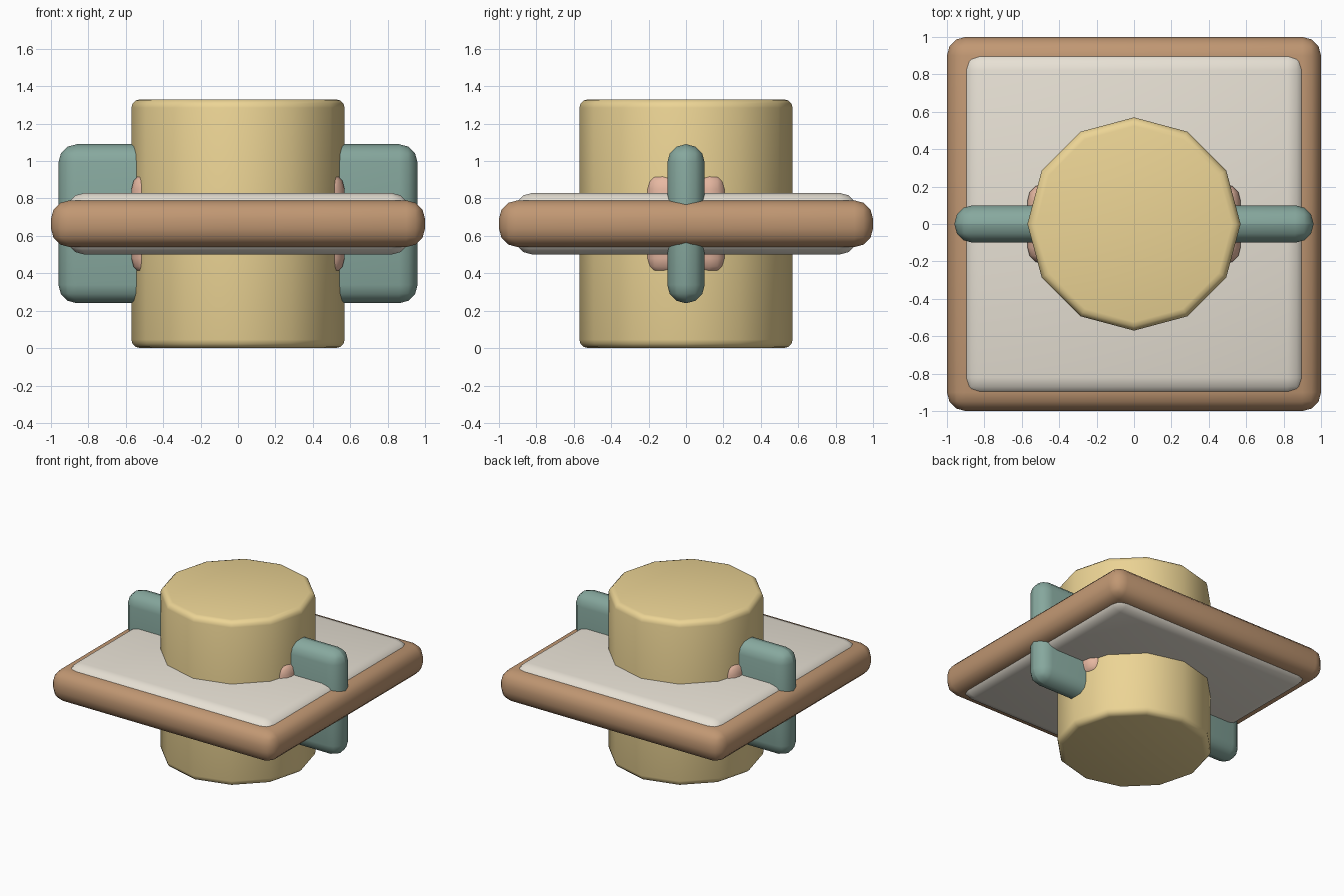
import bpy
import math

if "Cube" in bpy.data.objects:
    bpy.data.objects.remove(bpy.data.objects["Cube"])

MID = 0.665  # height of the horizontal mid plane


def finish(ob, name, color, bevel, segments=3):
    """Name, colour, round and smooth a part."""
    ob.name = name
    mat = bpy.data.materials.new(name + "_paint")
    mat.diffuse_color = (*color, 1)
    mat.use_nodes = True
    mat.node_tree.nodes["Principled BSDF"].inputs["Base Color"].default_value = mat.diffuse_color
    ob.data.materials.append(mat)
    mod = ob.modifiers.new("round_edges", 'BEVEL')
    mod.width = bevel
    mod.segments = segments
    mod.limit_method = 'ANGLE'
    mod.angle_limit = math.radians(40)
    bpy.ops.object.modifier_apply(modifier=mod.name)
    bpy.ops.object.shade_smooth_by_angle(angle=math.radians(35))
    return ob


def block(name, size, color, bevel):
    """Rounded box centred on the mid plane."""
    bpy.ops.mesh.primitive_cube_add(size=1, location=(0, 0, MID))
    ob = bpy.context.object
    ob.scale = size
    bpy.ops.object.transform_apply(location=False, rotation=False, scale=True)
    return finish(ob, name, color, bevel)


# Twelve-sided central drum, corners on the axes
bpy.ops.mesh.primitive_cylinder_add(vertices=12, radius=0.57, depth=1.33,
                                    location=(0, 0, MID))
finish(bpy.context.object, "drum", (0.84, 0.66, 0.30), 0.045)

# Square plate with its protruding rim
block("rim", (2.0, 2.0, 0.25), (0.53, 0.31, 0.17), 0.1)
block("plate", (1.84, 1.84, 0.33), (0.80, 0.75, 0.66), 0.1)

# Upright fin running through the drum from side to side
block("side_fins", (1.92, 0.20, 0.85), (0.24, 0.39, 0.34), 0.098)

# Small hub pads showing where the fins leave the drum
block("hub_pads", (1.14, 0.43, 0.55), (0.80, 0.48, 0.36), 0.09)
